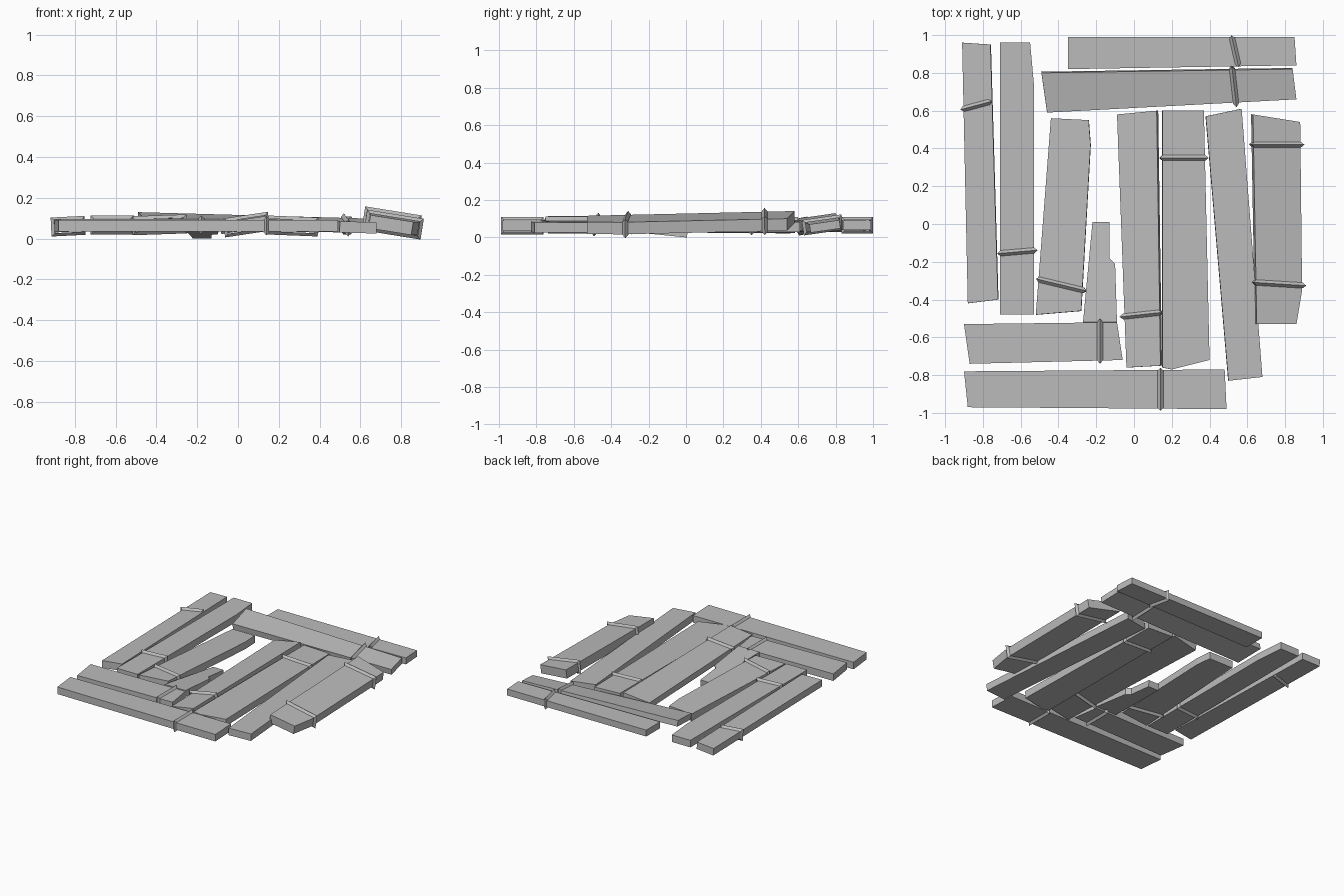
import bpy
import bmesh
from mathutils import Vector

default_cube = bpy.data.objects.get("Cube")
if default_cube:
    bpy.data.objects.remove(default_cube, do_unlink=True)

grey = bpy.data.materials.new("weathered grey")
grey.use_nodes = True
colour = (0.5, 0.5, 0.5, 1)
grey.diffuse_color = colour
grey.node_tree.nodes["Principled BSDF"].inputs["Base Color"].default_value = colour


def finish(bm, name):
    """Turn a bmesh into a flat shaded object."""
    bmesh.ops.recalc_face_normals(bm, faces=bm.faces)
    mesh = bpy.data.meshes.new(name)
    bm.to_mesh(mesh)
    bm.free()
    mesh.materials.append(grey)
    bpy.context.collection.objects.link(bpy.data.objects.new(name, mesh))


def band(name, start, end, surface, normal, thickness):
    """Ridged strap wrapped round a plank from start to end."""
    a, b = surface(*start), surface(*end)
    along = (b - a).normalized()
    side = normal.cross(along).normalized()
    lift, half_width, ridge = 0.003, 0.015, 0.016
    corners = [(a, -along, normal), (b, along, normal),
               (b - normal * thickness, along, -normal),
               (a - normal * thickness, -along, -normal)]
    bm = bmesh.new()
    rings = []
    for point, out, up in corners:
        diagonal = out + up
        base = point + diagonal * lift
        rings.append([bm.verts.new(base - side * half_width),
                      bm.verts.new(base + diagonal * ridge),
                      bm.verts.new(base + side * half_width)])
    for i, ring in enumerate(rings):
        following = rings[(i + 1) % len(rings)]
        for j in range(3):
            k = (j + 1) % 3
            bm.faces.new((ring[j], ring[k], following[k], following[j]))
    finish(bm, name)


def plank(name, outline, height, slope_x=0, slope_y=0, thickness=0.055, bands=()):
    """Tilted board: top outline, extruded down along its own normal."""
    def surface(x, y):
        return Vector((x, y, height + slope_x * x + slope_y * y))

    normal = Vector((-slope_x, -slope_y, 1)).normalized()
    bm = bmesh.new()
    top = bm.faces.new([bm.verts.new(surface(x, y)) for x, y in outline])
    extruded = bmesh.ops.extrude_face_region(bm, geom=[top], use_keep_orig=True)
    lower = [v for v in extruded["geom"] if isinstance(v, bmesh.types.BMVert)]
    bmesh.ops.translate(bm, verts=lower, vec=-normal * thickness)
    finish(bm, name + "_plank")
    for i, (start, end) in enumerate(bands):
        band(f"{name}_band_{i + 1}", start, end, surface, normal, thickness)


# Upright boards, from the right side to the left side
plank("outer_right", [(-.91, .96), (-.76, .95), (-.72, -.4), (-.88, -.42)],
      .13, slope_x=.05, bands=[((-.9, .61), (-.77, .645))])
plank("inner_right", [(-.71, .96), (-.55, .96), (-.53, .74), (-.53, -.48), (-.71, -.48)],
      .095, bands=[((-.705, -.155), (-.53, -.14))])
plank("notched_right", [(-.44, .56), (-.24, .55), (-.23, .42), (-.28, -.46), (-.52, -.48)],
      .1, slope_x=.03, slope_y=-.02, bands=[((-.5, -.295), (-.27, -.35))])
plank("broken_short", [(-.22, .01), (-.13, .01), (-.13, -.18), (-.1, -.21),
                       (-.09, -.52), (-.27, -.52)],
      .05, slope_y=-.1, thickness=.05)
plank("middle_right", [(-.09, .58), (.12, .6), (.14, -.75), (-.04, -.76)],
      .09, slope_x=.15, bands=[((-.055, -.49), (.13, -.47))])
plank("middle_left", [(.15, .6), (.37, .6), (.4, -.72), (.2, -.77), (.15, -.76)],
      .1, slope_x=-.04, bands=[((.155, .35), (.375, .35))])
plank("leaning_left", [(.38, .57), (.57, .61), (.68, -.81), (.5, -.83)],
      .1, slope_x=-.03)
plank("outer_left", [(.63, .58), (.88, .54), (.89, -.35), (.86, -.53), (.65, -.53)],
      .23, slope_x=-.16, slope_y=.02, thickness=.065,
      bands=[((.64, .42), (.88, .42)), ((.65, -.31), (.89, -.325))])

# Crosswise boards at the back
plank("back_outer", [(-.35, .99), (.85, .99), (.86, .84), (-.35, .82)],
      .09, thickness=.05, bands=[((.52, .98), (.55, .85))])
plank("back_inner", [(-.49, .8), (.84, .82), (.86, .66), (-.46, .59)],
      .003, slope_x=-.03, slope_y=.14, thickness=.045,
      bands=[((.52, .815), (.54, .64))])

# Crosswise boards at the front
plank("front_inner", [(-.9, -.53), (-.09, -.52), (-.06, -.72), (-.87, -.74)],
      .095, bands=[((-.18, -.52), (-.18, -.72))])
plank("front_outer", [(-.9, -.78), (.48, -.77), (.49, -.98), (-.88, -.97)],
      .09, bands=[((.14, -.78), (.14, -.97))])
